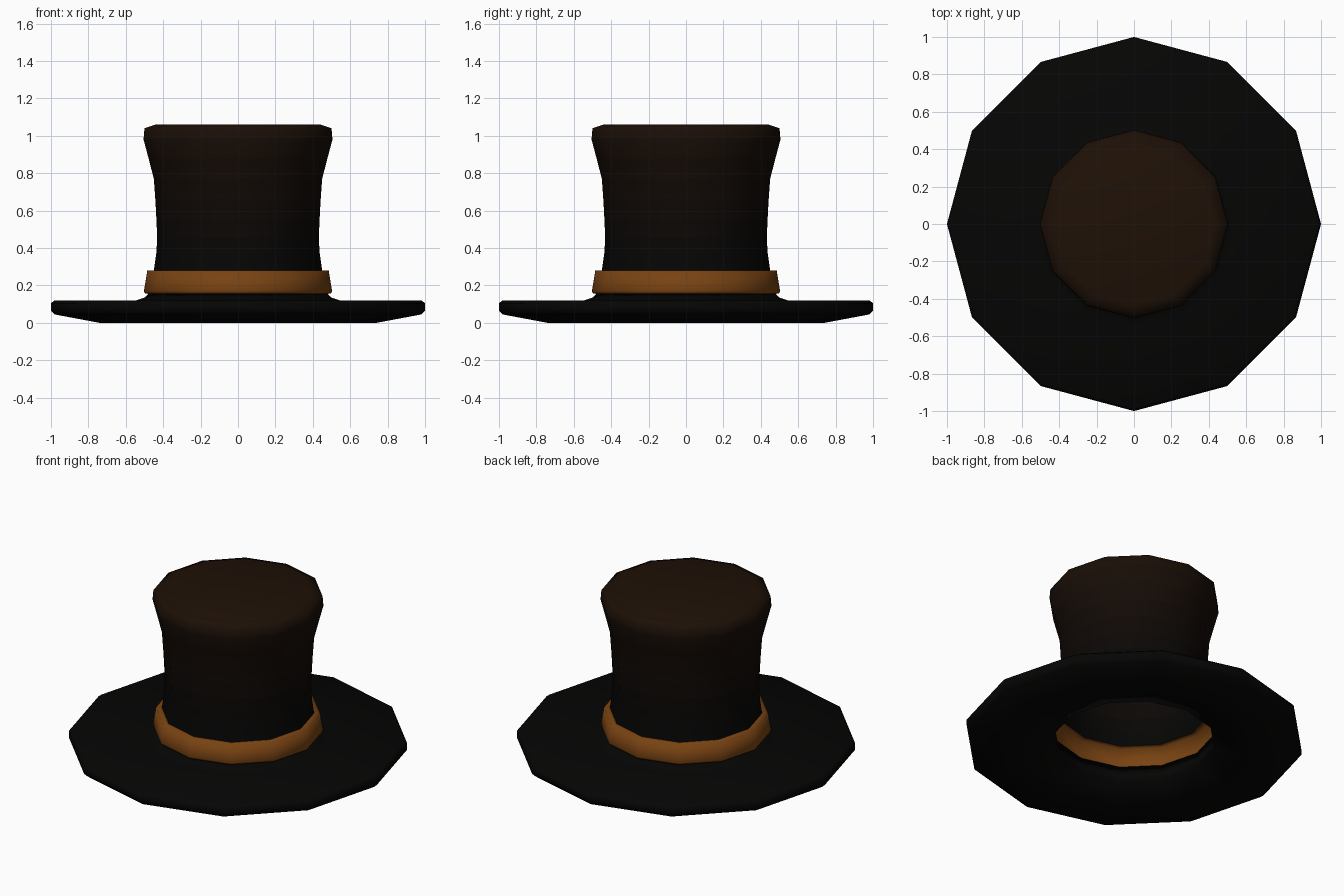
import bpy, bmesh
from math import sin, cos, pi

if "Cube" in bpy.data.objects:
    bpy.data.objects.remove(bpy.data.objects["Cube"])

SIDES = 12


def material(name, rgb):
    m = bpy.data.materials.new(name)
    m.diffuse_color = (*rgb, 1)
    m.use_nodes = True
    m.node_tree.nodes["Principled BSDF"].inputs["Base Color"].default_value = m.diffuse_color
    return m


def lathe(name, profile, mats, ring_mats=None, closed=False, cap=False):
    """Spin a (radius, z) profile around z; ring_mats gives a material index per band."""
    bm = bmesh.new()
    rings = [[bm.verts.new((r * cos(2 * pi * j / SIDES), r * sin(2 * pi * j / SIDES), z))
              for j in range(SIDES)] for r, z in profile]
    n = len(rings)
    for i in range(n if closed else n - 1):
        a, b = rings[i], rings[(i + 1) % n]
        for j in range(SIDES):
            k = (j + 1) % SIDES
            f = bm.faces.new((a[j], a[k], b[k], b[j]))
            f.material_index = ring_mats[i] if ring_mats else 0
    if cap:
        bm.faces.new(rings[-1]).material_index = ring_mats[-1] if ring_mats else 0
    for f in bm.faces:
        f.smooth = True
    me = bpy.data.meshes.new(name)
    bm.to_mesh(me)
    bm.free()
    for m in mats:
        me.materials.append(m)
    ob = bpy.data.objects.new(name, me)
    bpy.context.collection.objects.link(ob)


black = material("black_felt", (0.0015, 0.0015, 0.0013))
ribbon = material("ribbon", (0.19, 0.056, 0.006))

# Brim: ring whose underside slopes up to both edges, with a collar flaring up to the ribbon
lathe("brim", [(0.48, 0.055), (0.74, 0), (0.98, 0.045), (1.0, 0.065), (1.0, 0.105),
               (0.98, 0.12), (0.545, 0.12), (0.50, 0.135), (0.48, 0.155)],
      [black], closed=True)

# Ribbon: tapered band with lips in to the collar and the crown
lathe("ribbon_band", [(0.48, 0.155), (0.497, 0.157), (0.503, 0.17), (0.485, 0.28),
                      (0.45, 0.28)], [ribbon])

# Crown: waisted tube flaring to a rounded flat top, fading to black toward the bottom
crown = [(0.45, 0.28), (0.437, 0.37), (0.432, 0.45), (0.436, 0.55), (0.442, 0.66),
         (0.45, 0.77), (0.477, 0.875), (0.505, 0.98), (0.50, 1.04), (0.44, 1.06)]
fade = [i / (len(crown) - 1) for i in range(len(crown))]
felts = [material(f"crown_felt_{i}", (0.0015 + 0.012 * t ** 1.3, 0.0015 + 0.004 * t ** 1.3,
                                      0.0013 + 0.0007 * t)) for i, t in enumerate(fade)]
lathe("crown", crown, felts, list(range(len(crown))), cap=True)
